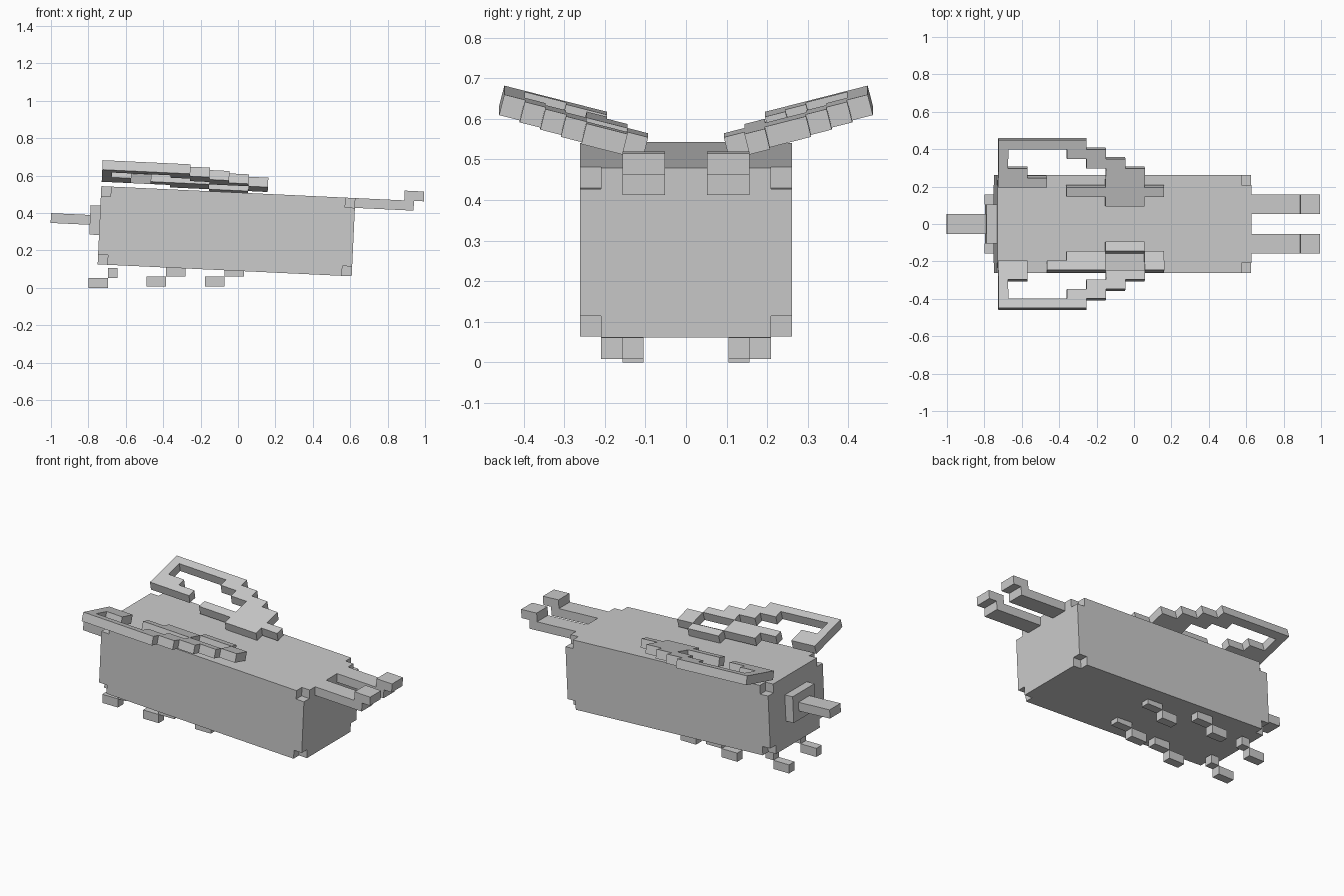
import bpy, bmesh, math
from mathutils import Matrix, Vector

if "Cube" in bpy.data.objects:
    bpy.data.objects.remove(bpy.data.objects["Cube"])

V = 0.0523          # block size
TILT = 0.047        # nose-down pitch
LIFT = 0.25         # wing dihedral

grey = bpy.data.materials.new("grey")
grey.diffuse_color = (0.6, 0.6, 0.6, 1)
grey.use_nodes = True
grey.node_tree.nodes["Principled BSDF"].inputs["Base Color"].default_value = grey.diffuse_color


def cells(boxes):
    """Unit cells covered by (x0, x1, y0, y1, z0, z1) boxes."""
    return {(x, y, z) for a, b, c, d, e, f in boxes
            for x in range(a, b) for y in range(c, d) for z in range(e, f)}


def solid(name, add, matrix, cut=()):
    """Solid of unit blocks, keeping only the outer skin."""
    filled = cells(add) - cells(cut)
    bm = bmesh.new()
    verts = {}
    for c in filled:
        for axis in range(3):
            for side in (0, 1):
                n = list(c)
                n[axis] += 1 if side else -1
                if tuple(n) in filled:
                    continue
                u, w = (axis + 1) % 3, (axis + 2) % 3
                loop = []
                for du, dw in ((0, 0), (1, 0), (1, 1), (0, 1)):
                    p = list(c)
                    p[axis] += side
                    p[u] += du
                    p[w] += dw
                    p = tuple(p)
                    if p not in verts:
                        verts[p] = bm.verts.new(Vector(p) * V)
                    loop.append(verts[p])
                bm.faces.new(loop if side else loop[::-1])
    bmesh.ops.dissolve_limit(bm, angle_limit=0.01, verts=bm.verts[:], edges=bm.edges[:])
    bm.transform(matrix)
    me = bpy.data.meshes.new(name)
    bm.to_mesh(me)
    bm.free()
    me.materials.append(grey)
    ob = bpy.data.objects.new(name, me)
    bpy.context.collection.objects.link(ob)
    return ob


pitch = Matrix.Rotation(TILT, 4, 'Y')
body_frame = Matrix.Translation((-0.0615, 0, 0.3025)) @ pitch

# Body with one block missing at each corner
corners = [(x, x + 1, y, y + 1, z, z + 1)
           for x in (-13, 12) for y in (-5, 4) for z in (-4, 3)]
solid("body", [(-13, 13, -5, 5, -4, 4)], body_frame, corners)

# Tail plate and stinger
solid("stinger", [(-14, -13, -2, 2, -1, 2), (-18, -14, -1, 1, 0, 1)], body_frame)

# Antennae
for side, y in (("left", 1), ("right", -3)):
    solid(side + "_antenna", [(13, 19, y, y + 2, 3, 4), (18, 20, y, y + 2, 4, 5)], body_frame)

# Legs: x start, z start, inner row, upper block length
for name, x, z, row, length in (("rear", -0.80, 0.0, 2, 1),
                                ("middle", -0.49, 0.008, 3, 2),
                                ("front", -0.177, 0.008, 2, 2)):
    for side, y in (("left", row), ("right", -row - 1)):
        solid(f"{name}_{side}_leg",
              [(0, 2, y, y + 1, 0, 1), (2, 2 + length, y, y + 1, 1, 2)],
              Matrix.Translation((x, 0, z)))

# Wings: (x start, x end, row) strips, rows counted outward from the body
shared = [(0, 9, 6), (0, 1, 5), (7, 11, 5), (0, 1, 4), (9, 13, 4),
          (0, 3, 3), (11, 15, 3), (11, 15, 0), (7, 11, 1), (15, 17, 1)]
left = shared + [(0, 5, 2), (11, 15, 2), (11, 15, 1)]
right = shared + [(0, 3, 2), (5, 11, 2), (15, 17, 2)]
for name, strips, s in (("left_wing", left, 1), ("right_wing", right, -1)):
    frame = (Matrix.Translation((-0.73, s * 0.106, 0.541)) @ pitch
             @ Matrix.Rotation(s * LIFT, 4, 'X'))
    rows = [(a, b, r, r + 1, 0, 1) if s > 0 else (a, b, -r - 1, -r, 0, 1)
            for a, b, r in strips]
    solid(name, rows, frame)
